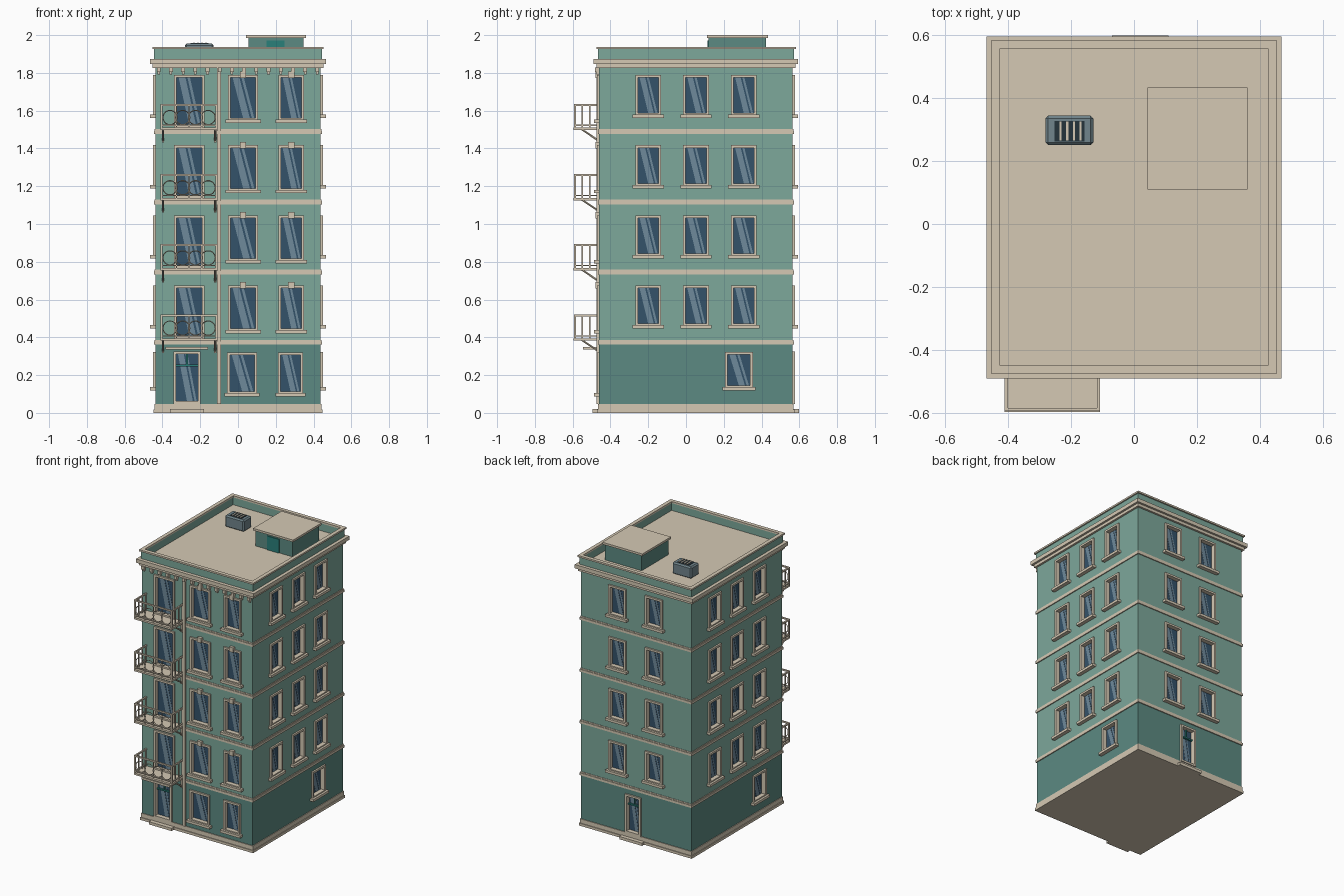
import bpy, bmesh, math
from mathutils import Vector

if "Cube" in bpy.data.objects:
    bpy.data.objects.remove(bpy.data.objects["Cube"])

def mat(name, hexcol):
    m = bpy.data.materials.new(name)
    c = [int(hexcol[i:i + 2], 16) / 255 for i in (0, 2, 4)]
    m.diffuse_color = [((v + 0.055) / 1.055) ** 2.4 for v in c] + [1]
    m.use_nodes = True
    m.node_tree.nodes["Principled BSDF"].inputs["Base Color"].default_value = m.diffuse_color
    return m

WALL, GROUND = mat("wall", "7DA89B"), mat("ground_wall", "5C8A82")
CREAM, GLASS = mat("cream", "D5C9B4"), mat("glass", "34526A")
SHINE, TEAL = mat("shine", "6F8A9B"), mat("teal", "2A807A")
GREY, DARK = mat("unit_grey", "71858C"), mat("dark", "25333B")

X, Y0, Y1 = 0.438, -0.46, 0.565          # wall faces
FLOORS = [0.0, 0.372, 0.743, 1.115]      # offsets of upper storeys

# local (along, out, up) -> world for each wall
FACES = {
    "front": lambda u, d, z: (u, Y0 - d, z),
    "back": lambda u, d, z: (-u, Y1 + d, z),
    "right": lambda u, d, z: (X + d, u, z),
    "left": lambda u, d, z: (-X - d, -u, z),
    "world": lambda u, d, z: (u, d, z),
}

class Part:
    """Collects boxes into one object."""
    def __init__(self, name, material):
        self.name, self.mat, self.bm = name, material, bmesh.new()

    def box(self, u0, u1, d0, d1, z0, z1, face="world", shear=0):
        f = FACES[face]
        v = [self.bm.verts.new(f(u + (shear if z == z0 else 0), d, z))
             for u in (u0, u1) for d in (d0, d1) for z in (z0, z1)]
        for q in ((0, 1, 3, 2), (4, 6, 7, 5), (0, 4, 5, 1),
                  (2, 3, 7, 6), (0, 2, 6, 4), (1, 5, 7, 3)):
            self.bm.faces.new([v[i] for i in q])
        return self

    def bar(self, a, b, r, sides=6):
        a, b = Vector(a), Vector(b)
        q = (b - a).to_track_quat('Z', 'Y')
        rings = [[self.bm.verts.new(p + q @ Vector((r * math.cos(t * math.tau / sides),
                  r * math.sin(t * math.tau / sides), 0))) for t in range(sides)] for p in (a, b)]
        for i in range(sides):
            j = (i + 1) % sides
            self.bm.faces.new((rings[0][i], rings[0][j], rings[1][j], rings[1][i]))
        self.bm.faces.new(rings[0])
        self.bm.faces.new(rings[1])

    def ring(self, x, y0, y1, t, z0, z1):
        self.box(-x, x, y0, y0 + t, z0, z1).box(-x, x, y1 - t, y1, z0, z1)
        self.box(-x, -x + t, y0 + t, y1 - t, z0, z1).box(x - t, x, y0 + t, y1 - t, z0, z1)

    def done(self):
        bmesh.ops.recalc_face_normals(self.bm, faces=self.bm.faces)
        me = bpy.data.meshes.new(self.name)
        self.bm.to_mesh(me)
        self.bm.free()
        ob = bpy.data.objects.new(self.name, me)
        bpy.context.collection.objects.link(ob)
        if self.mat:
            me.materials.append(self.mat)
        return ob

frames, sills = Part("window_frames", CREAM), Part("window_sills", CREAM)
keys, glass = Part("keystones", CREAM), Part("window_glass", GLASS)
shine, bars = Part("glass_reflections", SHINE), Part("door_bars", TEAL)
cuts = Part("opening_cutter", None)

def window(face, c, w, z0, z1, sill=True, key=False, transom=False):
    a, b, t = c - w / 2, c + w / 2, 0.014
    e = 0.006
    cuts.box(a + e, b - e, -0.035, 0.05, z0 + e, z1 - e, face)
    for u in (a, b - t):
        frames.box(u, u + t, -0.03, 0.012, z0, z1, face)
    frames.box(a + t, b - t, -0.03, 0.012, z1 - t, z1, face)
    frames.box(a + t, b - t, -0.03, 0.012, z0, z0 + t, face)
    glass.box(a + t, b - t, -0.034, -0.02, z0 + t, z1 - t, face)
    g = w - 2 * t
    for s, k in ((0.08, 0.27), (0.43, 0.1)):
        shine.box(a + t + s * g, a + t + (s + k) * g, -0.021, -0.0185,
                  z0 + t, z1 - t, face, shear=0.42 * g)
    if sill:
        sills.box(a - 0.014, b + 0.014, -0.005, 0.027, z0 - 0.012, z0 + 0.006, face)
    if key:
        keys.box(c - 0.016, c + 0.016, 0, 0.02, z1 - 0.016, z1 + 0.018, face)
    if transom:
        zt = z1 - 0.075
        bars.box(a + t, b - t, -0.022, -0.008, zt - 0.005, zt + 0.005, face)
        bars.box(c - 0.004, c + 0.004, -0.022, -0.01, zt, z1 - t, face)

# upper storeys
for f in FLOORS:
    window("front", 0.027, 0.16, 0.432 + f, 0.674 + f, key=True)
    window("front", 0.282, 0.137, 0.432 + f, 0.674 + f, key=True)
    window("front", -0.258, 0.162, 0.392 + f, 0.674 + f, sill=False)
    for c in (-0.2, 0.053, 0.306):
        window("right", c, 0.137, 0.458 + f, 0.674 + f)
        window("left", -c, 0.137, 0.458 + f, 0.674 + f)
    for c in (-0.145, 0.145):
        window("back", c, 0.137, 0.458 + f, 0.674 + f)
# ground storey
window("front", 0.022, 0.158, 0.1, 0.32)
window("front", 0.278, 0.132, 0.1, 0.32)
window("front", -0.27, 0.142, 0.048, 0.325, sill=False, transom=True)
window("right", 0.28, 0.147, 0.13, 0.322)
window("left", 0.2, 0.147, 0.13, 0.322)
window("back", -0.02, 0.125, 0.048, 0.325, sill=False, transom=True)
for p in (frames, sills, keys, glass, shine, bars):
    p.done()
cutter = cuts.done()
cutter.hide_render = True
cutter.display_type = 'WIRE'

# wall blocks with recessed openings
for name, m, z0, z1 in (("ground_walls", GROUND, 0.01, 0.37), ("upper_walls", WALL, 0.37, 1.85)):
    ob = Part(name, m).box(-X, X, Y0, Y1, z0, z1).done()
    mod = ob.modifiers.new("openings", 'BOOLEAN')
    mod.object, mod.solver = cutter, 'EXACT'
    mod.operation = 'DIFFERENCE'

# plinth, storey bands, cornice with roof deck
trim = Part("plinth_and_bands", CREAM)
def belt(part, o, z0, z1):
    part.box(-X - o, X + o, Y0 - o, Y1 + o, z0, z1)
belt(trim, 0.01, 0, 0.018)
belt(trim, 0.005, 0.018, 0.048)
for f in FLOORS:
    trim.ring(X + 0.007, Y0 - 0.007, Y1 + 0.007, 0.012, 0.361 + f, 0.378 + f)
    trim.ring(X + 0.003, Y0 - 0.003, Y1 + 0.003, 0.008, 0.378 + f, 0.387 + f)
trim.done()
cornice = Part("cornice_and_roof", CREAM)
belt(cornice, 0.014, 1.826, 1.846)
belt(cornice, 0.029, 1.846, 1.873)
cornice.done()

# front cornice brackets and pilaster strip
dent = Part("cornice_brackets", CREAM)
for i in range(14):
    u = -0.42 + i * 0.84 / 13
    dent.box(u - 0.01, u + 0.01, 0, 0.022, 1.805, 1.828, "front")
    dent.box(u - 0.007, u + 0.007, 0, 0.013, 1.792, 1.805, "front")
dent.done()
Part("front_pilaster", CREAM).box(-0.11, -0.09, 0, 0.014, 0.048, 1.828, "front").done()

# parapet
par = Part("parapet", WALL)
par.ring(0.444, -0.465, 0.572, 0.016, 1.87, 1.927)
par.done()
cap = Part("parapet_cap", CREAM)
cap.ring(0.453, -0.474, 0.582, 0.027, 1.926, 1.938)
cap.done()

# entrance canopy and door steps
ent = Part("canopy_and_steps", CREAM)
ent.box(-0.385, -0.16, 0, 0.085, 0.335, 0.35, "front")
ent.box(-0.36, -0.18, 0, 0.035, 0, 0.02, "front")
ent.box(-0.11, 0.07, 0, 0.033, 0, 0.02, "back")
ent.done()

# balconies
slabs, rails = Part("balcony_slabs", CREAM), Part("balcony_rails", CREAM)
L, R, D = -0.41, -0.108, 0.135
for f in FLOORS:
    z = 0.382 + f
    slabs.box(L, R, 0, D, z, z + 0.013, "front")
    top = z + 0.134
    for zz in (top, z + 0.026):
        h = 0.005 if zz == top else 0.003
        rails.box(L, R, D - 0.012, D - 0.002, zz - h, zz + h, "front")
        for u in (L, R - 0.01):
            rails.box(u, u + 0.01, 0, D - 0.012, zz - h, zz + h, "front")
    for u in (L + 0.006, R - 0.006):
        for d in (0.008, 0.05, 0.09, 0.128):
            w = 0.005 if d > 0.1 else 0.0035
            rails.box(u - w, u + w, d - w, d + w, z + 0.01, top, "front")
        # diagonal support
        s = 0.007 if u < -0.2 else -0.007
        slabs.bar((u + s, Y0 - 0.09, z + 0.003), (u + s, Y0, z - 0.058), 0.006)
        slabs.box(u + s - 0.006, u + s + 0.006, 0, 0.009, z - 0.065, z, "front")
    # front scrollwork
    for i in range(4):
        c = L + 0.05 + i * (R - L - 0.1) / 3
        r, n = 0.038, 14
        pts = [(c + r * math.cos(k * math.tau / n), Y0 - D + 0.007,
                z + 0.067 + r * math.sin(k * math.tau / n)) for k in range(n)]
        for k in range(n):
            rails.bar(pts[k], pts[(k + 1) % n], 0.0028, 4)
    for u in (L + 0.084, (L + R) / 2, R - 0.084):
        rails.box(u - 0.003, u + 0.003, D - 0.01, D - 0.004, z + 0.01, top, "front")
slabs.done()
rails.done()

# roof hut
Part("roof_hut", GROUND).box(0.055, 0.347, 0.12, 0.423, 1.87, 1.986).done()
Part("roof_hut_door", TEAL).box(0.15, 0.245, 0.114, 0.122, 1.873, 1.972).done()
Part("roof_hut_slab", CREAM).box(0.043, 0.36, 0.11, 0.433, 1.985, 2.0).done()

# rooftop ventilation unit with slatted grille
unit = Part("vent_unit", GREY).box(-0.281, -0.129, 0.25, 0.343, 1.87, 1.955).done()
bv = unit.modifiers.new("bevel", 'BEVEL')
bv.width, bv.segments = 0.009, 1
Part("vent_grille", DARK).box(-0.252, -0.157, 0.262, 0.327, 1.95, 1.957).done()
slats = Part("vent_slats", CREAM)
for i in range(4):
    u = -0.236 + i * 0.021
    slats.box(u, u + 0.007, 0.264, 0.325, 1.955, 1.961)
slats.done()
